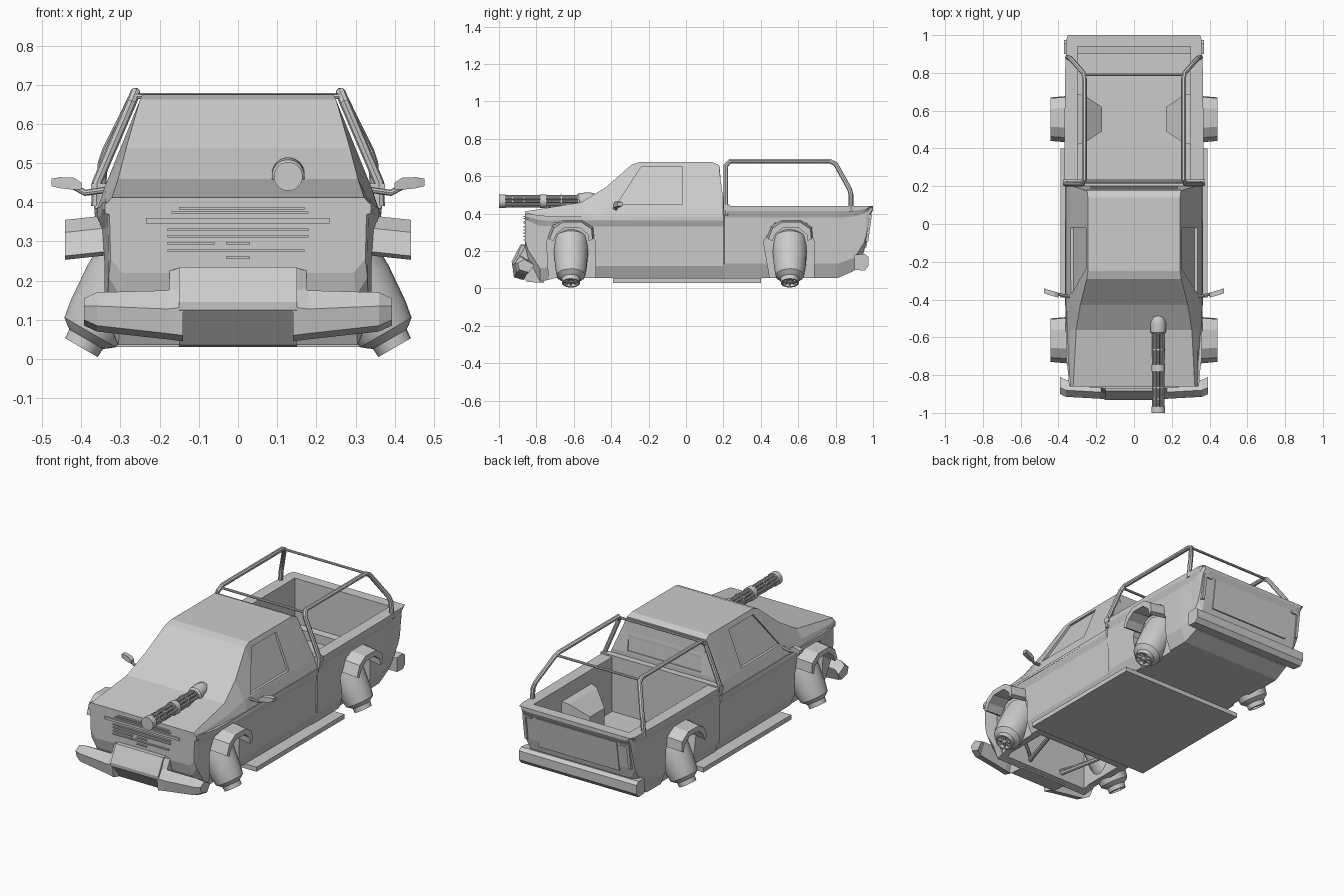
import bpy, bmesh, math
from mathutils import Vector

if "Cube" in bpy.data.objects:
    bpy.data.objects.remove(bpy.data.objects["Cube"])


def loft(name, rings, smooth=False):
    """Skin a list of equal-length point rings and cap both ends."""
    bm = bmesh.new()
    rows = [[bm.verts.new(p) for p in r] for r in rings]
    n = len(rows[0])
    for a, b in zip(rows, rows[1:]):
        for i in range(n):
            j = (i + 1) % n
            bm.faces.new((a[i], a[j], b[j], b[i]))
    bm.faces.new(rows[0])
    bm.faces.new(rows[-1])
    bmesh.ops.recalc_face_normals(bm, faces=bm.faces)
    me = bpy.data.meshes.new(name)
    bm.to_mesh(me)
    bm.free()
    ob = bpy.data.objects.new(name, me)
    bpy.context.collection.objects.link(ob)
    if smooth:
        smooth_it(ob)
    return ob


def activate(ob):
    bpy.ops.object.select_all(action='DESELECT')
    ob.select_set(True)
    bpy.context.view_layer.objects.active = ob


def smooth_it(ob):
    activate(ob)
    bpy.ops.object.shade_smooth_by_angle(angle=math.radians(35))


def prism(name, prof, x0, x1, prof1=None):
    """Extrude a (y, z) profile along x."""
    return loft(name, [[(x0, y, z) for y, z in prof], [(x1, y, z) for y, z in (prof1 or prof)]])


def box(name, x, y, z):
    return prism(name, [(y[0], z[0]), (y[1], z[0]), (y[1], z[1]), (y[0], z[1])], *x)


def lathe(name, base, axis, prof, n=20):
    """Round part: (distance, radius) pairs along an axis."""
    base, axis = Vector(base), Vector(axis).normalized()
    u = axis.orthogonal().normalized()
    v = axis.cross(u)
    return loft(name, [[base + axis * d + (u * math.cos(2 * math.pi * i / n) + v * math.sin(2 * math.pi * i / n)) * r
                        for i in range(n)] for d, r in prof], True)


def tube(name, pts, r):
    cu = bpy.data.curves.new(name, 'CURVE')
    cu.dimensions, cu.bevel_depth, cu.bevel_resolution, cu.use_fill_caps = '3D', r, 2, True
    sp = cu.splines.new('POLY')
    sp.points.add(len(pts) - 1)
    for p, c in zip(sp.points, pts):
        p.co = (*c, 1)
    ob = bpy.data.objects.new(name, cu)
    bpy.context.collection.objects.link(ob)
    activate(ob)
    bpy.ops.object.convert(target='MESH')
    smooth_it(bpy.context.object)


def cut(ob, cutter):
    m = ob.modifiers.new("cut", 'BOOLEAN')
    m.operation, m.solver, m.object = 'DIFFERENCE', 'EXACT', cutter
    activate(ob)
    bpy.ops.object.modifier_apply(modifier=m.name)
    bpy.data.objects.remove(cutter)


def sym(y, half):
    return [(x, y, z) for x, z in half] + [(-x, y, z) for x, z in reversed(half)]


# Lower body: lofted along its length (y, half width, bottom z, top z)
def body_ring(y, w, zb, zt):
    h = zt - zb
    return sym(y, [(w, zt), (w, zb + .93 * h), (w - .012, zb + .84 * h), (w - .015, zb + .2 * h), (w - .045, zb)])


body = loft("lower_body", [body_ring(*s) for s in [
    (-.86, .34, .22, .395), (-.845, .345, .16, .40), (-.78, .35, .035, .39), (-.70, .36, .055, .385),
    (.20, .365, .055, .385), (.205, .37, .055, .44), (.81, .365, .055, .44), (.90, .36, .095, .44),
    (.95, .36, .19, .44), (.965, .36, .25, .44), (.985, .355, .39, .44), (1.0, .35, .42, .44)]])
cut(body, box("bed_cut", (-.30, .30), (.235, .94), (.13, .6)))
cut(body, box("bay_cut", (-.27, .27), (-.74, -.46), (-.1, .31)))
arches = [(-.615, (-.11, -.13, -.09, .08, .13, .13)), (.555, (-.08, -.14, -.08, .09, .13, .13))]
for yc, a in arches:
    for s in (-1, 1):
        prof = list(zip([yc + d for d in a], (-.1, .25, .35, .35, .25, -.1)))
        cut(body, prism("arch_cut", prof, s * .31, s * .5))

# Cab and hood in one loft
cab = loft("cab_and_hood", [sym(y, h) for y, h in [
    (-.86, [(.34, .37), (.338, .395), (.322, .412)]),
    (-.56, [(.362, .37), (.338, .41), (.306, .46)]),
    (-.43, [(.364, .37), (.34, .44), (.285, .54)]),
    (-.29, [(.364, .37), (.34, .44), (.25, .662)]),
    (-.25, [(.364, .37), (.34, .44), (.244, .675)]),
    (.14, [(.364, .37), (.34, .44), (.244, .675)]),
    (.175, [(.364, .37), (.34, .44), (.248, .66)]),
    (.20, [(.364, .37), (.34, .44), (.325, .47)])]])
for s in (-1, 1):
    outline = [(-.37, .45), (-.24, .648), (-.02, .648), (-.02, .45)]
    cut(cab, loft("window_cut", [[(s * (.34 - .4 * (z - .44) + o), y, z) for y, z in outline] for o in (-.015, .06)]))
cut(cab, box("rear_window_cut", (-.23, .23), (.187, .3), (.48, .64)))
prism("cab_back", [(.12, .44), (.195, .44), (.18, .655), (.12, .655)], -.25, .25)
box("bed_front_rail", (-.375, .375), (.20, .235), (.42, .448))
box("floor_plate", (-.39, .39), (-.39, .40), (.03, .056))

# Front grille
box("grille_bar", (-.235, .235), (-.868, -.85), (.346, .36))
for z, x0, x1 in [(.385, -.15, .17), (.374, -.17, .18), (.33, -.18, .18), (.313, -.18, .18),
                  (.295, -.18, -.06), (.295, -.03, .03), (.277, -.18, .17), (.258, -.03, .03)]:
    box("grille_slat", (x0, x1), (-.87, -.85), (z - .003, z + .003))

# Front bumper: centre block and swept wings
prism("bumper_centre", [(-.885, .235), (-.932, .145), (-.93, .125), (-.85, .035), (-.76, .03), (-.80, .235)], -.15, .15)
for s in (-1, 1):
    loft("bumper_wing", [[(s * x, yf + .035, zt), (s * x, yf, (zt + zb) / 2 + .015), (s * x, yf + .01, zb + .015),
                          (s * x, yf + .06, zb), (s * x, yf + .09, zt - .03)]
                         for x, yf, zb, zt in [(.14, -.93, .045, .19), (.18, -.925, .05, .175),
                                               (.36, -.915, .07, .17), (.393, -.90, .085, .155)]])
    prism("bumper_shoulder", [(-.885, .235), (-.91, .16), (-.84, .14), (-.84, .235)], s * .14, s * .175,
          [(-.86, .225), (-.90, .15), (-.84, .14), (-.84, .225)])
    # Front frame rods under the hood
    tube("frame_rod", [(s * .1, -.78, .08), (s * .2, -.42, .10)], .012)
    tube("frame_strut", [(s * .1, -.74, .09), (s * .3, -.62, .2)], .01)

# Rear bumper, tailgate and tail lamps
prism("rear_bumper", [(.90, .10), (.955, .095), (.975, .12), (.975, .17), (.955, .185), (.90, .18)], -.37, .37)
prism("tailgate_panel", [(.95, .22), (.965, .22), (.99, .39), (.97, .39)], -.255, .255)
for s in (-1, 1):
    prism("tail_lamp", [(.95, .25), (.974, .25), (.994, .395), (.97, .395)], s * .318, s * .335)
    prism("tail_lamp_top", [(.97, .38), (.991, .38), (.994, .395), (.97, .395)], s * .28, s * .335)

# Fenders and tilted thrusters at the four corners
for yc, _ in arches:
    for s in (-1, 1):
        out = [(-.125, .275), (-.10, .335), (-.045, .367), (.06, .367), (.12, .33), (.125, .275)]
        prof = out + [(d * .82, z - .03 if z > .3 else z - .01) for d, z in reversed(out)]
        prism("fender", [(yc + d, z) for d, z in prof], s * .33, s * .442,
              [(yc + d * .92, z - .012) for d, z in prof])
        base, ax = Vector((s * .255, yc, .28)), Vector((s * .5, 0, -.866))
        lathe("thruster", base, ax, [(0, .07), (.02, .09), (.10, .092), (.20, .084), (.245, .076), (.258, .06),
                                     (.265, .05), (.29, .048), (.29, .04), (.27, .038)])
        lathe("thruster_hub", base, ax, [(.26, .014), (.284, .012), (.289, .004)], 10)
        side = Vector((s * .866, 0, .5))
        for k in range(8):
            t = k * math.pi / 4
            d = side * math.cos(t) + Vector((0, 1, 0)) * math.sin(t)
            w = ax.cross(d) * .004
            loft("thruster_vane", [[base + ax * a + d * r + w * q for a, q in
                                    ((.265, -1), (.265, 1), (.283, 1), (.283, -1))] for r in (.008, .04)])

# Bed wheel housings
for s in (-1, 1):
    loft("wheel_housing", [[(s * x, y0, .12), (s * x, y1, .12), (s * x, y1, z), (s * x, y0, z)]
                           for x, y0, y1, z in [(.305, .42, .69, .36), (.26, .43, .68, .35), (.17, .49, .62, .28)]])

# Roll cage over the bed
for s in (-1, 1):
    tube("cage_rail", [(s * .362, .212, .39), (s * .36, .212, .45), (s * .272, .212, .655), (s * .262, .235, .68),
                       (s * .262, .77, .68), (s * .268, .80, .665), (s * .335, .875, .53), (s * .345, .882, .50),
                       (s * .352, .882, .41)], .013)
for y, z in ((.222, .67), (.79, .672)):
    tube("cage_crossbar", [(-.262, y, z), (.262, y, z)], .007)

# Side mirrors
for s in (-1, 1):
    tube("mirror_arm", [(s * .335, -.385, .432), (s * .39, -.375, .424), (s * .425, -.365, .443)], .008)
    loft("mirror_head", [[(s * x, y - .014, z0), (s * x, y + .012, z0), (s * x, y + .012, z1), (s * x, y - .014, z1)]
                         for x, y, z0, z1 in [(.40, -.375, .432, .45), (.42, -.37, .432, .463),
                                              (.455, -.36, .436, .464), (.476, -.352, .441, .46)]])

# Rotary gun on the hood
gx, gz = .128, .466
box("gun_mount", (gx - .05, gx + .05), (-.58, -.50), (.42, .455))
lathe("gun_housing", (gx, -.58, gz), (0, 1, .12), [(0, .034), (.01, .042), (.06, .042), (.09, .034), (.11, .016)])
for y0, y1, r in [(-1, -.965, .037), (-.93, -.924, .034), (-.87, -.864, .034), (-.78, -.745, .037), (-.67, -.662, .036)]:
    lathe("gun_collar", (gx, y0, gz), (0, 1, 0), [(0, r), (y1 - y0, r)])
for k in range(8):
    t = k * math.pi / 4
    lathe("gun_barrel", (gx + .025 * math.cos(t), -1, gz + .025 * math.sin(t)), (0, 1, 0),
          [(0, .0075), (.44, .0075)], 8)
lathe("gun_core", (gx, -.99, gz), (0, 1, 0), [(0, .01), (.42, .01)], 8)
